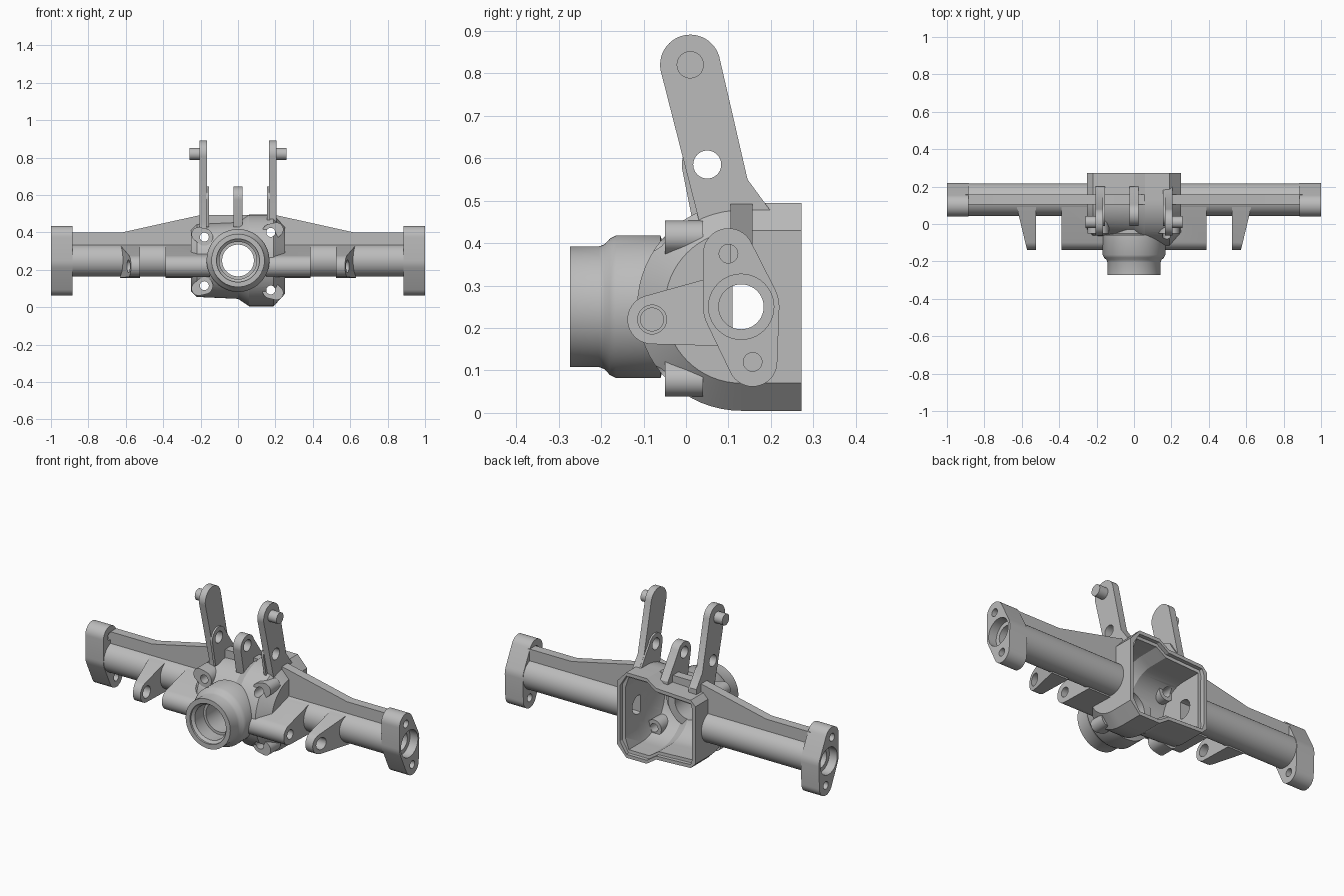
import bpy
import bmesh
from math import cos, sin, pi, radians
from mathutils import Vector
from mathutils.geometry import convex_hull_2d

if "Cube" in bpy.data.objects:
    bpy.data.objects.remove(bpy.data.objects["Cube"], do_unlink=True)

grey = bpy.data.materials.new("cast grey")
grey.use_nodes = True
grey.diffuse_color = (0.5, 0.5, 0.5, 1)
for node in grey.node_tree.nodes:
    if node.type == "BSDF_PRINCIPLED":
        node.inputs["Base Color"].default_value = grey.diffuse_color

AXLE_Y, AXLE_Z = 0.13, 0.25
cutters = []


# ---- helpers ----
def loft(name, rings, cutter=False):
    """Skin a closed solid through equal-length rings of points."""
    bm = bmesh.new()
    loops = [[bm.verts.new(p) for p in ring] for ring in rings]
    n = len(loops[0])
    for a, b in zip(loops, loops[1:]):
        for i in range(n):
            j = (i + 1) % n
            bm.faces.new((a[i], a[j], b[j], b[i]))
    bm.faces.new(loops[0])
    bm.faces.new(loops[-1])
    bmesh.ops.recalc_face_normals(bm, faces=bm.faces)
    mesh = bpy.data.meshes.new(name)
    bm.to_mesh(mesh)
    bm.free()
    mesh.materials.append(grey)
    obj = bpy.data.objects.new(name, mesh)
    bpy.context.scene.collection.objects.link(obj)
    if cutter:
        obj.hide_render = True
        cutters.append(obj)
    return obj


def along_x(name, outline, a, b, cutter=False):
    """Extrude a (y, z) outline from x = a to x = b."""
    return loft(name, [[(x, y, z) for y, z in outline] for x in (a, b)], cutter)


def along_y(name, outline, a, b, cutter=False):
    """Extrude an (x, z) outline from y = a to y = b."""
    return loft(name, [[(x, y, z) for x, z in outline] for y in (a, b)], cutter)


def arc(u, v, r, start=0, end=360, n=40):
    full = end - start == 360
    steps = n if full else n + 1
    angles = [radians(start + (end - start) * i / n) for i in range(steps)]
    return [(u + r * cos(t), v + r * sin(t)) for t in angles]


def hull(points):
    pts = [Vector(p) for p in points]
    return [tuple(pts[i]) for i in convex_hull_2d(pts)]


def turned(name, profile, cutter=False):
    """Round part along y from (y, radius) steps."""
    rings = [[(x, y, z) for x, z in arc(0, AXLE_Z, r, n=64)] for y, r in profile]
    return loft(name, rings, cutter)


def shell(name, inset, back, centre=AXLE_Y, squash=1.0, cutter=False):
    """Round-fronted case, larger on the +x half for the ring gear."""
    sections = [(-0.25, 0.165), (-0.22, 0.195), (0, 0.205),
                (0.06, 0.245), (0.19, 0.245), (0.25, 0.18)]
    rings = []
    for x, r in sections:
        r -= inset
        x = max(-0.25 + inset, min(0.25 - inset, x))
        front = [(x, centre + squash * (y - centre), z)
                 for y, z in arc(centre, AXLE_Z, r, 90, 270, 32)]
        rings.append([(x, back, AXLE_Z + r)] + front + [(x, back, AXLE_Z - r)])
    return loft(name, rings, cutter)


def cut(obj, *tools):
    for tool in tools:
        mod = obj.modifiers.new("cut", "BOOLEAN")
        mod.operation, mod.solver, mod.object = "DIFFERENCE", "EXACT", tool
    bpy.context.view_layer.update()
    graph = bpy.context.evaluated_depsgraph_get()
    mesh = bpy.data.meshes.new_from_object(obj.evaluated_get(graph))
    obj.modifiers.clear()
    obj.data = mesh
    return obj


# ---- shared cutters ----
bore = along_x("bore_cutter", arc(AXLE_Y, AXLE_Z, 0.053), -1.1, 1.1, True)
cavity = shell("cavity_cutter", 0.037, 0.4, cutter=True)
lip = shell("lip_cutter", 0.02, 0.4, centre=0.25, squash=0.02, cutter=True)
nose_bore = turned("nose_cutter", [(-0.4, 0.115), (-0.262, 0.115), (-0.25, 0.1),
                                   (-0.17, 0.1), (-0.17, 0.085), (0.07, 0.085)], True)

# ---- centre case and bolt bosses ----
bolts = [(-0.18, 0.375), (0.175, 0.4), (-0.18, 0.115), (0.175, 0.092)]
drills = []
for i, (x, z) in enumerate(bolts):
    drill = along_y("bolt_cutter", arc(x, z, 0.024, n=24), -0.2, 0.12, True)
    drills.append(drill)
    out = 0.015 if z > AXLE_Z else -0.015
    shape = hull(arc(x, z, 0.046) + arc(x * 1.17, z + out, 0.038))
    cut(along_y(f"bolt_boss_{i + 1}", shape, -0.05, 0.04), drill)
cut(shell("centre_case", 0, 0.272), cavity, lip, bore, nose_bore, *drills)

# ---- pinion nose ----
cut(turned("pinion_nose", [(-0.273, 0.142), (-0.205, 0.142), (-0.192, 0.147),
                           (-0.18, 0.16), (-0.165, 0.168), (-0.06, 0.168),
                           (-0.05, 0.13), (-0.02, 0.13)]), nose_bore)

# ---- axle tube and truss rib ----
cut(along_x("axle_tube", arc(AXLE_Y, AXLE_Z, 0.087, n=64), -0.9, 0.9), bore, cavity)
half = [(0.9, 0.32), (0.9, 0.4), (0.62, 0.4), (0.2, 0.493)]
rib = half + [(-x, z) for x, z in reversed(half)]
cut(along_y("truss_rib", rib, 0.105, 0.157), cavity)

# ---- centre link tab, its outline reused on the arms ----
tab = [(0.2, 0.43), (0.2, 0.47)] + arc(0.05, 0.585, 0.06, 20, 190, 20) + [(0.02, 0.43)]
link_hole = along_x("link_hole_cutter", arc(0.05, 0.585, 0.033), -0.4, 0.4, True)
cut(along_x("centre_link_tab", tab, -0.025, 0.025), link_hole, cavity)

arm = ([(0.2, 0.43), (0.2, 0.475), (0.145, 0.55)]
       + arc(0.01, 0.82, 0.071, 10, 192, 28) + [(0.03, 0.455), (0.03, 0.42)])
lug = hull(arc(-0.08, 0.22, 0.058) + [(0.11, 0.333), (0.11, 0.157)])
flange = hull(arc(0.1, 0.375, 0.06) + arc(AXLE_Y, AXLE_Z, 0.09)
              + arc(0.157, 0.12, 0.058))

# ---- parts on both sides ----
for side, s in (("left", 1), ("right", -1)):
    # tall shock arm with pin and hole pad
    cut(along_x(f"{side}_shock_arm", arm, s * 0.166, s * 0.206), link_hole, cavity)
    cut(along_x(f"{side}_arm_pad", tab, s * 0.156, s * 0.17), link_hole, cavity)
    along_x(f"{side}_shock_pin", arc(0.01, 0.82, 0.032), s * 0.2, s * 0.26)

    # inner link block with a blind hole
    blind = along_x("blind_cutter", arc(-0.08, 0.22, 0.027), s * 0.28, s * 0.45, True)
    cut(along_x(f"{side}_link_block", lug, s * 0.15, s * 0.388), blind, cavity)

    # outer link lug, tapering toward its tip
    inner = [(s * 0.525, y, z) for y, z in lug]
    outer = [(s * (0.572 + 0.24 * (y + 0.138)), y, z) for y, z in lug]
    hole = along_x("lug_cutter", arc(-0.08, 0.22, 0.034), s * 0.45, s * 0.7, True)
    cut(loft(f"{side}_link_lug", [inner, outer]), hole, bore)

    # end flange with bearing seat and two bolt holes
    seat = along_x("seat_cutter", arc(AXLE_Y, AXLE_Z, 0.077), s * 0.95, s * 1.1, True)
    holes = [along_x("flange_cutter", arc(y, z, 0.022, n=24), s * 0.8, s * 1.1, True)
             for y, z in ((0.1, 0.375), (0.157, 0.12))]
    cut(along_x(f"{side}_end_flange", flange, s * 0.885, s * 1.0), bore, seat, *holes)

# ---- tidy up and shade ----
for tool in cutters:
    bpy.data.objects.remove(tool, do_unlink=True)
for obj in bpy.context.scene.objects:
    if obj.type == "MESH":
        obj.data.polygons.foreach_set("use_smooth", [True] * len(obj.data.polygons))
        obj.data.set_sharp_from_angle(angle=radians(30))
